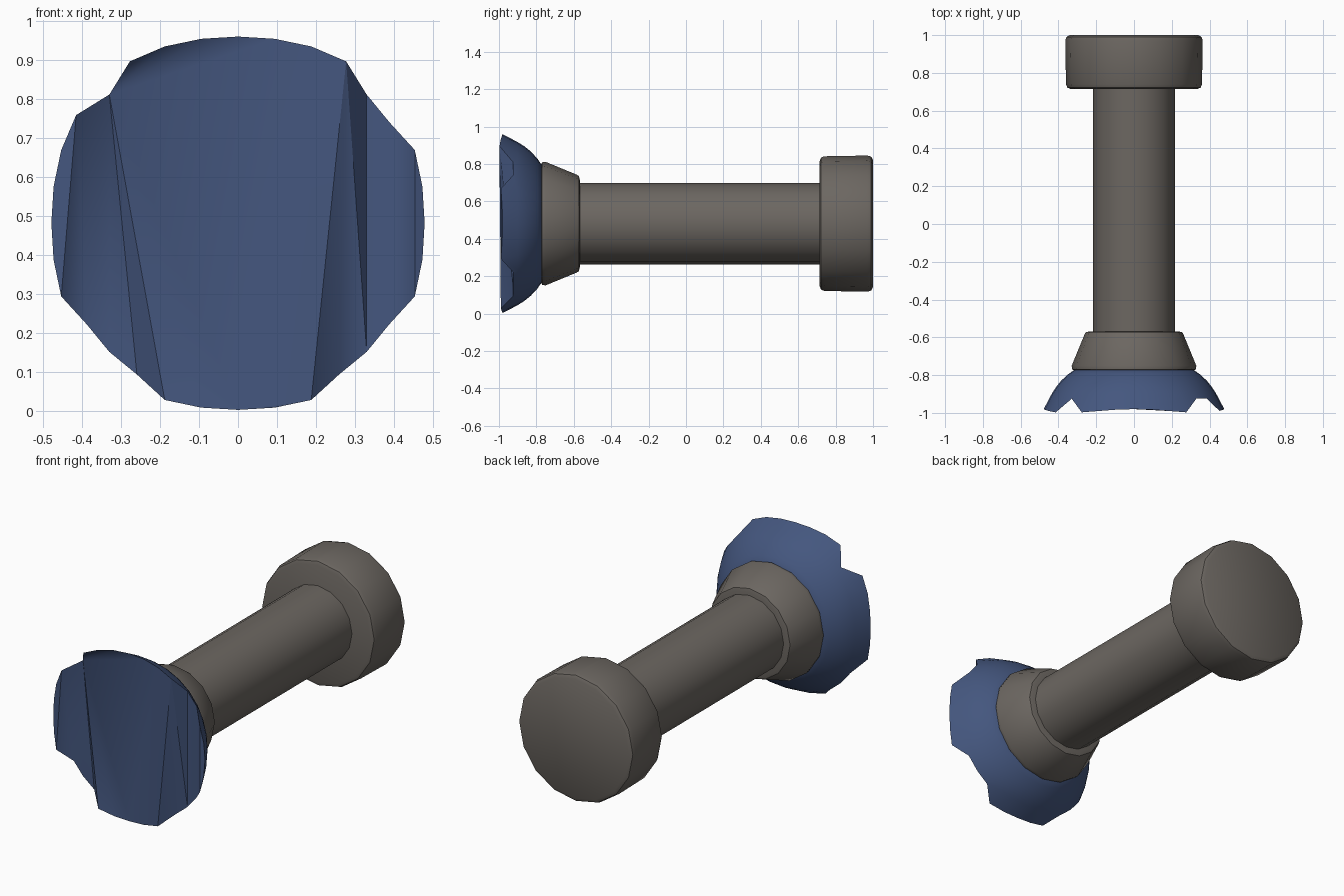
import bpy, bmesh, math

if "Cube" in bpy.data.objects:
    bpy.data.objects.remove(bpy.data.objects["Cube"], do_unlink=True)

AXIS_Z = 0.481


def material(name, rgb):
    m = bpy.data.materials.new(name)
    m.use_nodes = True
    m.diffuse_color = (*rgb, 1)
    m.node_tree.nodes["Principled BSDF"].inputs["Base Color"].default_value = (*rgb, 1)
    return m


grey = material("warm grey metal", (0.15, 0.135, 0.12))
blue = material("dark blue", (0.058, 0.094, 0.21))


def loft(name, rings, mat, angle=40):
    """Skin a list of point rings and cap both ends."""
    bm = bmesh.new()
    loops = [[bm.verts.new(p) for p in ring] for ring in rings]
    n = len(loops[0])
    for a, b in zip(loops, loops[1:]):
        for i in range(n):
            j = (i + 1) % n
            bm.faces.new((a[i], a[j], b[j], b[i]))
    caps = [bm.faces.new(loops[0]), bm.faces.new(loops[-1])]
    bmesh.ops.triangulate(bm, faces=caps)
    bmesh.ops.recalc_face_normals(bm, faces=bm.faces)
    mesh = bpy.data.meshes.new(name)
    bm.to_mesh(mesh)
    bm.free()
    mesh.materials.append(mat)
    obj = bpy.data.objects.new(name, mesh)
    bpy.context.collection.objects.link(obj)
    bpy.ops.object.select_all(action="DESELECT")
    obj.select_set(True)
    bpy.context.view_layer.objects.active = obj
    bpy.ops.object.shade_smooth_by_angle(angle=math.radians(angle))
    return obj


def point(r, y, i, n):
    a = math.tau * i / n
    return (r * math.cos(a), y, AXIS_Z + r * math.sin(a))


def lathe(name, profile, mat, n=16):
    return loft(name, [[point(r, y, i, n) for i in range(n)] for r, y in profile], mat)


# Grip shaft, end knob and flared collar, all along y
lathe("shaft", [(0.218, -0.6), (0.218, 0.74)], grey)
lathe("end_knob", [(0.335, 0.715), (0.353, 0.722), (0.36, 0.74),
                   (0.364, 0.97), (0.358, 0.99), (0.34, 1.0)], grey)
lathe("collar", [(0.31, -0.775), (0.328, -0.77), (0.33, -0.75),
                 (0.262, -0.585), (0.255, -0.573), (0.235, -0.568)], grey)

# Domed cup with chipped rim at the four diagonals
SIDES = 32
chips = {3, 4, 12, 19, 20, 21, 27, 28, 29}


def cup_ring(r, y, bulge):
    return [point(r * (1 + bulge * math.sin(2 * math.tau * i / SIDES) ** 2), y, i, SIDES)
            for i in range(SIDES)]


rim = []
for i in range(SIDES):
    diagonal = math.sin(2 * math.tau * i / SIDES) ** 2
    if i in chips:
        rim.append(point(0.466, -0.925, i, SIDES))
    else:
        rim.append(point(0.478 + 0.024 * diagonal, -0.98 - 0.02 * diagonal, i, SIDES))

dome = [(0.305, -0.765, 0), (0.348, -0.795, 0), (0.386, -0.83, 0.01),
        (0.414, -0.865, 0.02), (0.436, -0.9, 0.035)]
loft("cup", [cup_ring(*d) for d in dome] + [rim], blue, 45)
